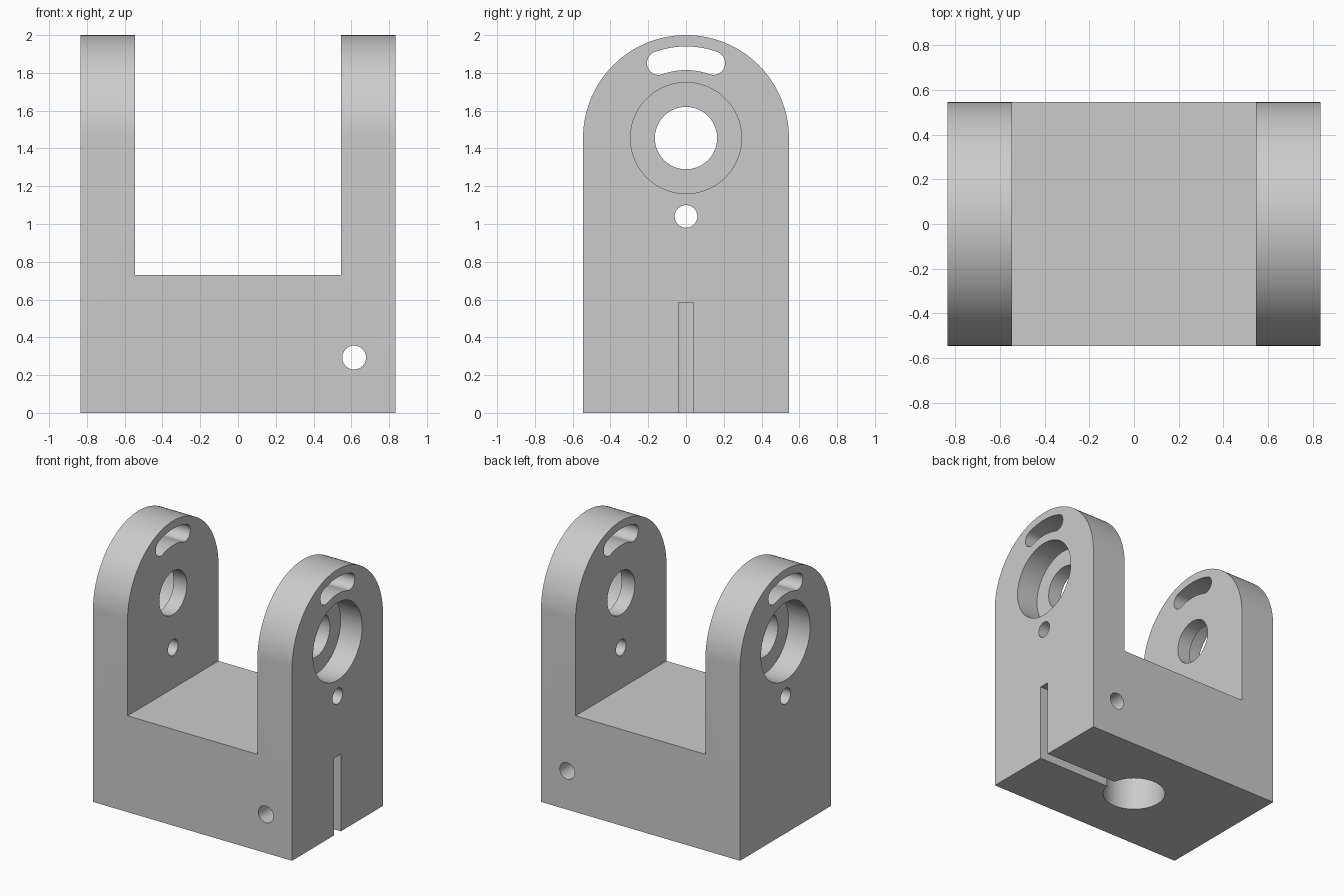
import bpy, bmesh
from math import sin, cos, pi, radians
from mathutils import Vector

default = bpy.data.objects.get("Cube")
if default:
    bpy.data.objects.remove(default, do_unlink=True)

HALF_X, HALF_Y, PIVOT_Z = 0.835, 0.545, 1.455
INNER_X, FLOOR_Z = 0.545, 0.73

grey = bpy.data.materials.new("plain grey")
grey.use_nodes = True
colour = (0.6, 0.6, 0.6, 1)
grey.diffuse_color = colour
grey.node_tree.nodes["Principled BSDF"].inputs["Base Color"].default_value = colour


def arc(cu, cv, r, start, end, n):
    """Points on an arc, angles in degrees."""
    angles = [radians(start + (end - start) * i / n) for i in range(n + 1)]
    return [(cu + r * cos(a), cv + r * sin(a)) for a in angles]


def circle(cu, cv, r, n=96):
    return arc(cu, cv, r, 0, 360, n)[:-1]


def prism(name, profile, axis, lo, hi):
    """Extrude a 2D profile along x (y,z), y (x,z) or z (x,y)."""
    place = {"x": lambda u, v: (lo, u, v),
             "y": lambda u, v: (u, lo, v),
             "z": lambda u, v: (u, v, lo)}[axis]
    bm = bmesh.new()
    face = bm.faces.new([bm.verts.new(place(u, v)) for u, v in profile])
    moved = bmesh.ops.extrude_face_region(bm, geom=[face])["geom"]
    step = Vector([(hi - lo) * (axis == a) for a in "xyz"])
    bmesh.ops.translate(bm, vec=step,
                        verts=[g for g in moved if isinstance(g, bmesh.types.BMVert)])
    bmesh.ops.recalc_face_normals(bm, faces=bm.faces)
    mesh = bpy.data.meshes.new(name)
    bm.to_mesh(mesh)
    bm.free()
    mesh.materials.append(grey)
    obj = bpy.data.objects.new(name, mesh)
    bpy.context.collection.objects.link(obj)
    return obj


def carve(target, cutter, operation="DIFFERENCE"):
    """Apply a boolean, then discard the cutter."""
    cutter.hide_render = True
    mod = target.modifiers.new("carve", "BOOLEAN")
    mod.object, mod.operation, mod.solver = cutter, operation, "EXACT"
    bpy.context.view_layer.objects.active = target
    bpy.ops.object.modifier_apply(modifier=mod.name)
    bpy.data.objects.remove(cutter, do_unlink=True)


# U-shaped body, rounded over the arms
u_profile = [(-HALF_X, 0), (HALF_X, 0), (HALF_X, 2.1), (INNER_X, 2.1),
             (INNER_X, FLOOR_Z), (-INNER_X, FLOOR_Z), (-INNER_X, 2.1), (-HALF_X, 2.1)]
bracket = prism("clevis_bracket", u_profile, "y", -1, 1)
arch = [(-HALF_Y, -1), (HALF_Y, -1)] + arc(0, PIVOT_Z, HALF_Y, 0, 180, 96)
carve(bracket, prism("arch_limit", arch, "x", -1, 1), "INTERSECT")

# Pivot bore and small pin hole through both arms
carve(bracket, prism("pivot_bore", circle(0, PIVOT_Z, 0.165), "x", -1, 1))
carve(bracket, prism("pin_hole", circle(0, 1.04, 0.06, 48), "x", -1, 1))

# Curved slot above the pivot
R, W, A = 0.4225, 0.0625, 20
ends = [(R * cos(radians(90 + s * A)), PIVOT_Z + R * sin(radians(90 + s * A))) for s in (-1, 1)]
slot = (arc(0, PIVOT_Z, R + W, 90 - A, 90 + A, 24)
        + arc(*ends[1], W, 90 + A, 270 + A, 20)[1:]
        + arc(0, PIVOT_Z, R - W, 90 + A, 90 - A, 24)[1:]
        + arc(*ends[0], W, -90 - A, 90 - A, 20)[1:-1])
carve(bracket, prism("curved_slot", slot, "x", -1, 1))

# Bearing recess on the outside of each arm
for side in (-1, 1):
    carve(bracket, prism("bearing_recess", circle(0, PIVOT_Z, 0.294), "x",
                         side * (HALF_X - 0.18), side))

# Blind shaft socket with its clamping slit and clamp screw hole
carve(bracket, prism("shaft_socket", circle(0, 0, 0.22), "z", -0.1, 0.585))
slit = [(0, -0.04), (1, -0.04), (1, 0.04), (0, 0.04)]
carve(bracket, prism("clamp_slit", slit, "z", -0.1, 0.585))
carve(bracket, prism("clamp_screw_hole", circle(0.615, 0.293, 0.063, 48), "y", -1, 1))

# Smooth curved walls, sharp edges kept
bpy.ops.object.select_all(action="DESELECT")
bracket.select_set(True)
bpy.context.view_layer.objects.active = bracket
bpy.ops.object.shade_smooth_by_angle(angle=radians(30))
